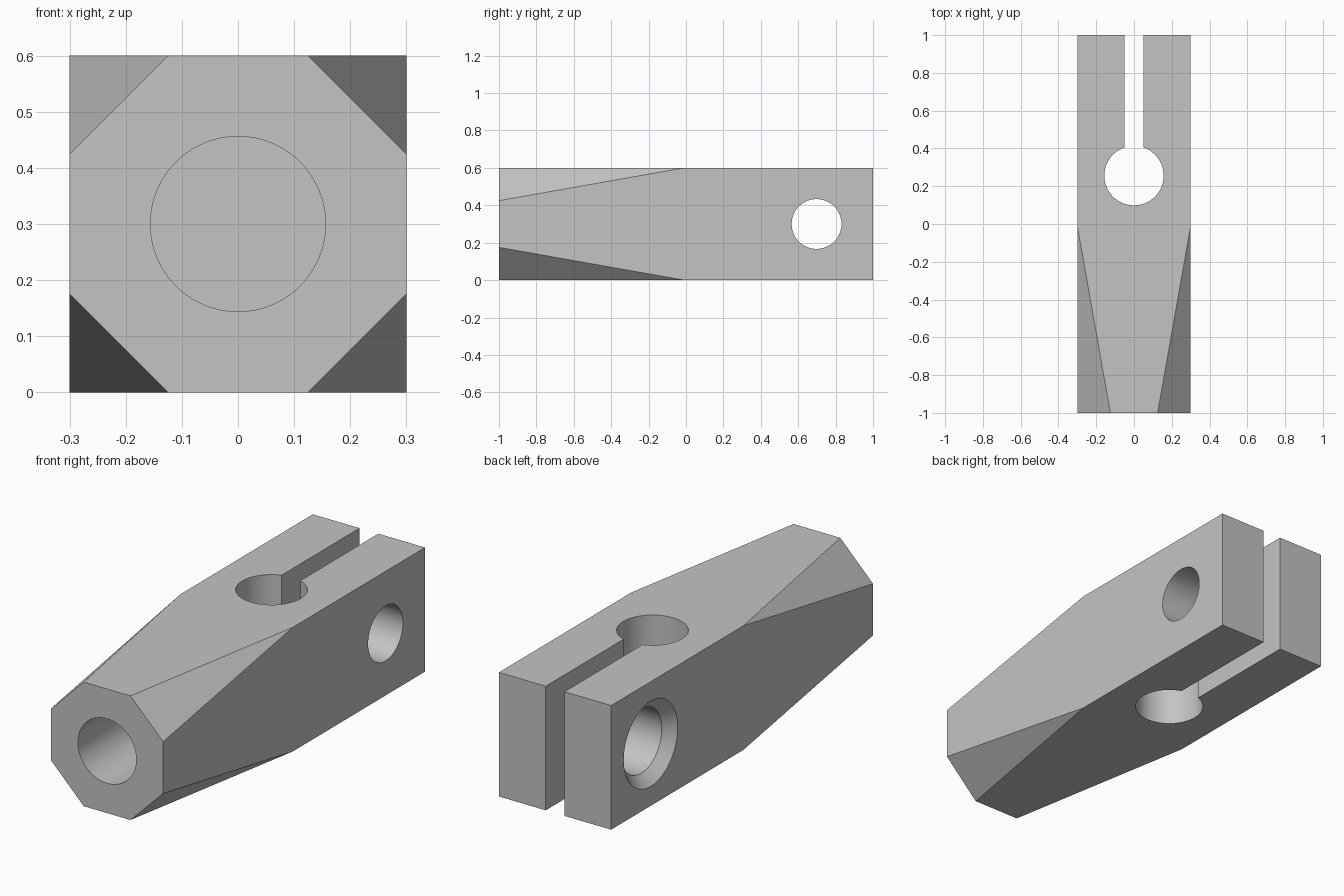
import bpy
import bmesh
import math
from mathutils import Matrix, Vector

default = bpy.data.objects.get("Cube")
if default:
    bpy.data.objects.remove(default, do_unlink=True)

# One plain metal colour
metal = bpy.data.materials.new("light grey metal")
metal.use_nodes = True
grey = (0.55, 0.55, 0.55, 1.0)
metal.diffuse_color = grey
metal.node_tree.nodes["Principled BSDF"].inputs["Base Color"].default_value = grey

HALF, MID, FLAT = 0.3, 0.3, 0.125


def add_object(name, bm):
    bmesh.ops.recalc_face_normals(bm, faces=bm.faces[:])
    mesh = bpy.data.meshes.new(name)
    bm.to_mesh(mesh)
    bm.free()
    mesh.materials.append(metal)
    obj = bpy.data.objects.new(name, mesh)
    bpy.context.collection.objects.link(obj)
    return obj


def lathe(name, profile, axis, centre, sides=96):
    """Solid of revolution from (distance along axis, radius) pairs."""
    bm = bmesh.new()
    turn = Vector((0, 0, 1)).rotation_difference(Vector(axis)).to_matrix()
    rings = []
    for h, r in profile:
        ring = []
        for i in range(sides):
            a = math.tau * i / sides
            p = Vector((r * math.cos(a), r * math.sin(a), h))
            ring.append(bm.verts.new(turn @ p + Vector(centre)))
        rings.append(ring)
    for low, high in zip(rings, rings[1:]):
        for i in range(sides):
            j = (i + 1) % sides
            bm.faces.new((low[i], low[j], high[j], high[i]))
    bm.faces.new(rings[0])
    bm.faces.new(rings[-1])
    return add_object(name, bm)


# Body: square bar whose front corners taper to an octagonal end
bm = bmesh.new()
for sx in (-1, 1):
    for sz in (-1, 1):
        for x, y, z in ((FLAT, -1, HALF), (HALF, -1, FLAT),
                        (HALF, -0.01, HALF), (HALF, 1, HALF)):
            bm.verts.new((sx * x, y, MID + sz * z))
bmesh.ops.convex_hull(bm, input=bm.verts[:])
bmesh.ops.dissolve_limit(bm, angle_limit=0.01, verts=bm.verts[:], edges=bm.edges[:])
body = add_object("clamp_body", bm)

# Slot between the two jaws
bm = bmesh.new()
bmesh.ops.create_cube(bm, size=1, matrix=Matrix.Translation((0, 0.7, MID))
                      @ Matrix.Diagonal((0.1, 0.84, 1, 1)))
slot = add_object("slot_cutter", bm)

# Round holes: cross hole, blind front bore, countersunk bolt hole
cross_hole = lathe("cross_hole_cutter", [(-0.5, 0.157), (0.5, 0.157)],
                   (0, 0, 1), (0, 0.256, MID))
bore = lathe("front_bore_cutter", [(-0.2, 0.156), (0.8, 0.156)],
             (0, 1, 0), (0, -1, MID))
bolt_hole = lathe("bolt_hole_cutter",
                  [(-0.35, 0.256), (-0.25, 0.156), (0, 0.156),
                   (0, 0.133), (0.4, 0.133)],
                  (1, 0, 0), (0, 0.698, MID))

# Cut and discard the cutters
bpy.context.view_layer.objects.active = body
for cutter in (cross_hole, slot, bore, bolt_hole):
    cutter.hide_render = True
    mod = body.modifiers.new(cutter.name, "BOOLEAN")
    mod.operation = "DIFFERENCE"
    mod.solver = "EXACT"
    mod.object = cutter
    bpy.ops.object.modifier_apply(modifier=mod.name)
    bpy.data.objects.remove(cutter, do_unlink=True)

# Smooth hole walls, crisp edges
bpy.ops.object.select_all(action="DESELECT")
body.select_set(True)
bpy.ops.object.shade_smooth_by_angle(angle=math.radians(8))
